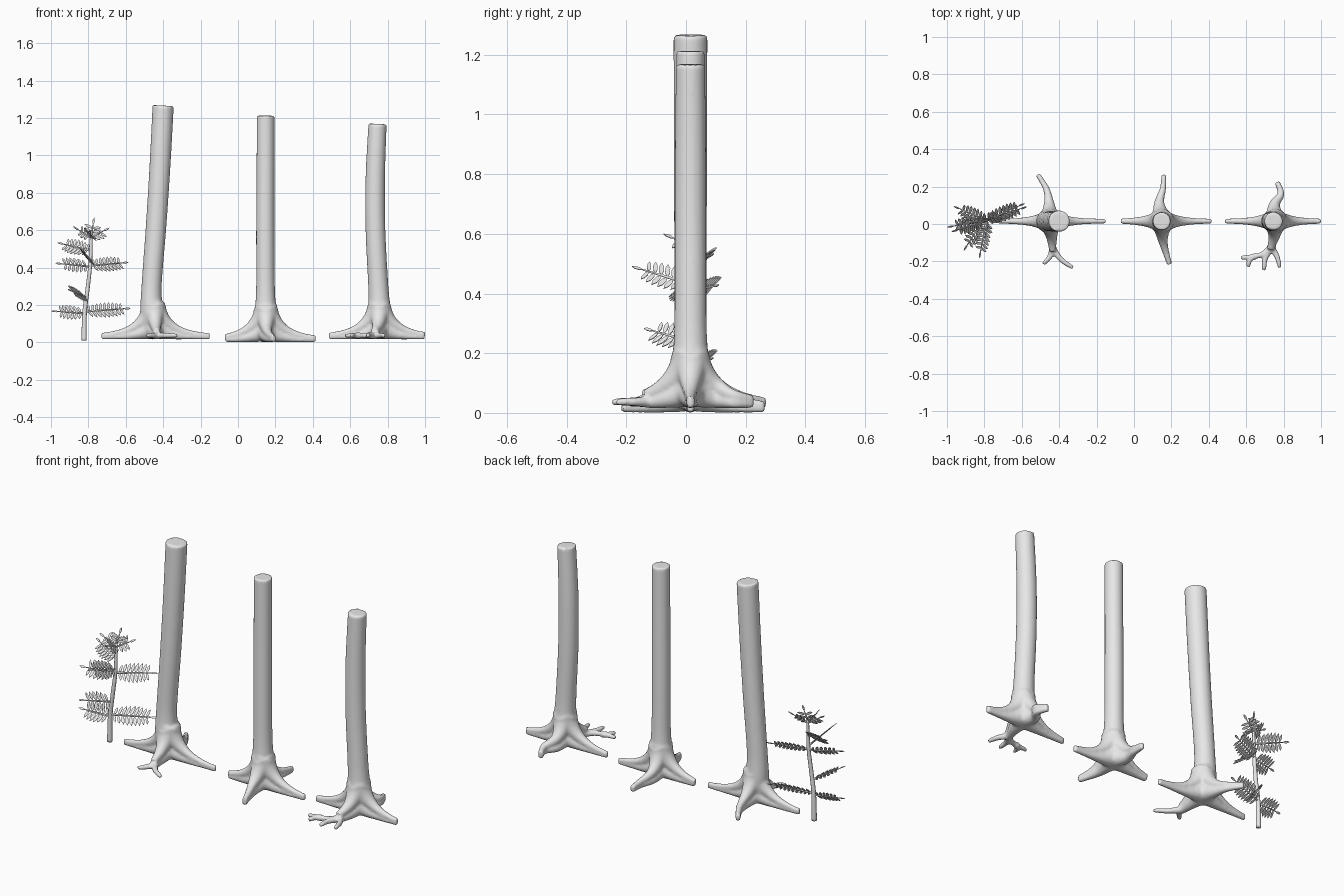
import bpy, bmesh, math
from mathutils import Vector

cube = bpy.data.objects.get("Cube")
if cube:
    bpy.data.objects.remove(cube, do_unlink=True)

grey = bpy.data.materials.new("pale_grey")
grey.use_nodes = True
grey.diffuse_color = (0.8, 0.8, 0.8, 1)
grey.node_tree.nodes["Principled BSDF"].inputs["Base Color"].default_value = (0.8, 0.8, 0.8, 1)


def spline(points, steps=8):
    """Smooth path through points of any dimension."""
    pts = [Vector(p) for p in points]
    pts = [pts[0]] + pts + [pts[-1]]
    out = []
    for a, b, c, d in zip(pts, pts[1:], pts[2:], pts[3:]):
        for i in range(steps):
            t = i / steps
            out.append(b + (c - a) * (t / 2) + (a * 2 - b * 5 + c * 4 - d) * (t * t / 2)
                       + (b * 3 - a - c * 3 + d) * (t ** 3 / 2))
    return out + [pts[-1]]


def tube(bm, path, sides=16):
    """Closed tube along (x, y, z, radius) points."""
    centres = [Vector(p[:3]) for p in path]
    normal, rings = Vector((0.3, 1, 0.2)), []
    for i, c in enumerate(centres):
        t = (centres[min(i + 1, len(path) - 1)] - centres[max(i - 1, 0)]).normalized()
        normal = (normal - t * normal.dot(t)).normalized()
        side = t.cross(normal)
        rings.append([bm.verts.new(c + (normal * math.cos(a) + side * math.sin(a)) * path[i][3])
                      for a in (math.tau * k / sides for k in range(sides))])
    for r, s in zip(rings, rings[1:]):
        for k in range(sides):
            n = (k + 1) % sides
            bm.faces.new((r[k], r[n], s[n], s[k]))
    bm.faces.new(rings[0][::-1])
    bm.faces.new(rings[-1])


def finish(name, bm, smooth):
    mesh = bpy.data.meshes.new(name)
    bm.to_mesh(mesh)
    bm.free()
    mesh.materials.append(grey)
    mesh.polygons.foreach_set("use_smooth", [smooth] * len(mesh.polygons))
    obj = bpy.data.objects.new(name, mesh)
    bpy.context.collection.objects.link(obj)
    return obj


def root(bm, plan, ground):
    """Flared root: a steep upper ridge and a lower foot over the same plan."""
    pts = spline(plan, 10)
    ridge, foot, d = [], [], 0
    for i, p in enumerate(pts):
        d += (p - pts[i - 1]).length if i else 0
        r = 0.011 + 0.057 * math.exp(-d / 0.08)
        ridge.append((p.x, p.y, ground + 0.018 + 0.15 * math.exp(-d / 0.09), r))
        foot.append((p.x, p.y, ground + r, r))
    tube(bm, ridge)
    tube(bm, foot)


def tree(name, ground, trunk, roots, twigs):
    bm = bmesh.new()
    tube(bm, spline([(x, 0.015, z, r) for x, z, r in trunk], 10), 32)
    for plan in roots:
        root(bm, [(trunk[0][0], 0.015)] + plan, ground)
    for plan in twigs:
        pts = spline(plan)
        tube(bm, [(p.x, p.y, ground + 0.022, 0.019 - 0.008 * i / (len(pts) - 1))
                  for i, p in enumerate(pts)])
    obj = finish(name, bm, True)
    # Fuse trunk and roots into one soft skin
    fuse = obj.modifiers.new("fuse", "REMESH")
    fuse.mode = "VOXEL"
    fuse.voxel_size = 0.007
    fuse.use_smooth_shade = True
    soft = obj.modifiers.new("soften", "SMOOTH")
    soft.factor = 0.5
    soft.iterations = 7


# Leaning thick trunk with one forked root
tree("leaning_trunk", 0.015,
     [(-0.45, 0.03, 0.05), (-0.46, 0.15, 0.062), (-0.462, 0.3, 0.054), (-0.438, 0.62, 0.055),
      (-0.418, 0.93, 0.056), (-0.4, 1.266, 0.057)],
     [[(-0.3, 0.015), (-0.15, 0.015)], [(-0.6, 0.015), (-0.73, 0.015)],
      [(-0.455, 0.12), (-0.47, 0.19), (-0.515, 0.265)], [(-0.44, -0.07), (-0.435, -0.145)]],
     [[(-0.435, -0.13), (-0.45, -0.175), (-0.485, -0.215)],
      [(-0.435, -0.13), (-0.39, -0.19), (-0.325, -0.235)]])

# Straight slim trunk with four simple roots
tree("straight_trunk", 0.0,
     [(0.15, 0.015, 0.05), (0.148, 0.15, 0.057), (0.147, 0.3, 0.05), (0.146, 0.6, 0.049),
      (0.147, 0.9, 0.048), (0.148, 1.212, 0.048)],
     [[(0.28, 0.015), (0.415, 0.015)], [(0.05, 0.015), (-0.07, 0.015)],
      [(0.135, 0.11), (0.155, 0.19), (0.16, 0.265)], [(0.155, -0.09), (0.19, -0.215)]],
     [])

# Bowed trunk with a branching root
tree("bowed_trunk", 0.015,
     [(0.755, 0.03, 0.05), (0.757, 0.15, 0.06), (0.75, 0.3, 0.054), (0.735, 0.6, 0.053),
      (0.734, 0.88, 0.052), (0.746, 1.168, 0.049)],
     [[(0.88, 0.015), (1.0, 0.015)], [(0.62, 0.015), (0.485, 0.015)],
      [(0.75, 0.1), (0.785, 0.16), (0.765, 0.225)], [(0.75, -0.06), (0.73, -0.135)]],
     [[(0.735, -0.12), (0.68, -0.165), (0.57, -0.18)], [(0.65, -0.17), (0.62, -0.19), (0.61, -0.23)],
      [(0.72, -0.145), (0.7, -0.19), (0.695, -0.25)], [(0.735, -0.125), (0.765, -0.175), (0.78, -0.235)]])

# Sapling stem
wood, leaves = bmesh.new(), bmesh.new()
stem = [(-0.823, 0.015, 0.01, 0.014), (-0.82, 0.015, 0.16, 0.012), (-0.805, 0.015, 0.28, 0.011),
        (-0.79, 0.02, 0.42, 0.01), (-0.785, 0.02, 0.58, 0.007)]
stem_path = spline(stem)
tube(wood, stem_path, 10)


def leaflet(base, along, across, length):
    outline = [(0, 0), (0.3, 0.14), (0.7, 0.14), (1, 0), (0.7, -0.14), (0.3, -0.14)]
    leaves.faces.new([leaves.verts.new(base + (along * u + across * v) * length) for u, v in outline])


def frond(height, tip, roll=1, size=0.058):
    """Rib with paired leaflets lying in a tilted plane."""
    start = Vector(min(stem_path, key=lambda p: abs(p[2] - height))[:3])
    start.z, tip = height, Vector(tip)
    way = tip - start
    d = way.normalized()
    side = d.cross(Vector((0, 0, 1))).normalized()
    wide = (side * 0.7 + side.cross(d) * (-0.7 * roll)).normalized()
    tube(wood, [(*(start + way * f), 0.006 - 0.003 * f) for f in (0, 0.5, 1)], 6)
    pairs = max(3, round(way.length / 0.021))
    for i in range(1, pairs):
        f = i / pairs
        length = size * (0.65 + 0.35 * math.sin(math.pi * f))
        for s in (-1, 1):
            along = (wide * s + d * 0.3).normalized()
            leaflet(start + way * f, along, along.cross(d.cross(wide)).normalized(), length)
    leaflet(tip, d, wide, 0.038)


# Lower tier
frond(0.165, (-0.61, 0.08, 0.18))
frond(0.155, (-0.96, -0.01, 0.165), -1)
frond(0.24, (-0.89, -0.11, 0.275), -1)
# Upper tier
frond(0.41, (-0.62, 0.095, 0.425))
frond(0.405, (-0.94, -0.03, 0.42), -1)
frond(0.49, (-0.93, 0.08, 0.525), -1)
frond(0.43, (-0.82, -0.145, 0.48), -1)
# Crown
frond(0.56, (-0.85, 0.01, 0.6), -1, 0.05)
frond(0.56, (-0.72, 0.045, 0.595), 1, 0.05)
frond(0.57, (-0.775, 0.035, 0.63), 1, 0.05)
frond(0.56, (-0.79, -0.04, 0.585), -1, 0.05)

finish("sapling_stem", wood, True)
leaf_obj = finish("sapling_leaflets", leaves, False)
thick = leaf_obj.modifiers.new("thickness", "SOLIDIFY")
thick.thickness = 0.003
thick.offset = 0
